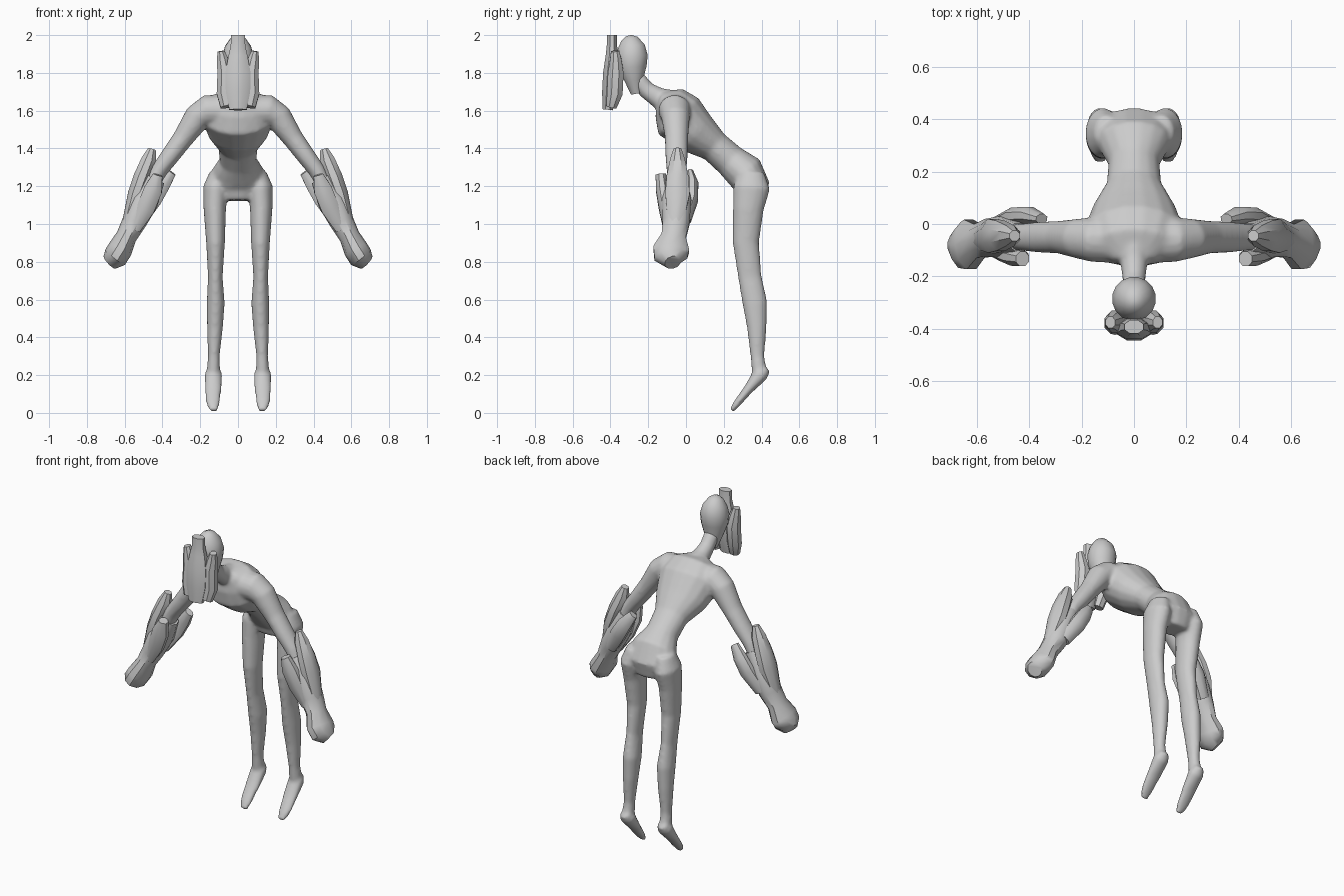
import bpy, bmesh, math
from mathutils import Vector


def loft(bm, rings, ref, sides=16, flip=1):
    """Skin elliptical rings (x, y, z, radius along ref, other radius)."""
    pts = [Vector((r[0] * flip, r[1], r[2])) for r in rings]
    loops = []
    for i, r in enumerate(rings):
        t = (pts[min(i + 1, len(pts) - 1)] - pts[max(i - 1, 0)]).normalized()
        u = Vector(ref)
        u = (u - t * u.dot(t)).normalized()
        v = t.cross(u)
        loops.append([bm.verts.new(pts[i] + u * r[3] * math.cos(a) + v * r[4] * math.sin(a))
                      for a in (math.tau * (k + 0.5) / sides for k in range(sides))])
    for lo, hi in zip(loops, loops[1:]):
        for k in range(sides):
            n = (k + 1) % sides
            bm.faces.new((lo[k], lo[n], hi[n], hi[k]))
    bm.faces.new(loops[0][::-1])
    bm.faces.new(loops[-1])


def finish(bm, name, mirror=False):
    bmesh.ops.recalc_face_normals(bm, faces=bm.faces)
    me = bpy.data.meshes.new(name)
    bm.to_mesh(me)
    bm.free()
    ob = bpy.data.objects.new(name, me)
    bpy.context.collection.objects.link(ob)
    if mirror:
        m = ob.modifiers.new("mirror", 'MIRROR')
        m.use_mirror_merge = False
    bpy.ops.object.select_all(action='DESELECT')
    ob.select_set(True)
    bpy.context.view_layer.objects.active = ob
    bpy.ops.object.shade_smooth_by_angle(angle=math.radians(40))
    return ob


X, Y = (1, 0, 0), (0, 1, 0)

# Body: torso, neck, arms, legs and feet fused into one skin
torso = [(0, -.14, 1.665, .08, .04), (0, -.09, 1.64, .165, .105), (0, -.04, 1.57, .195, .145),
         (0, .055, 1.48, .16, .12), (0, .15, 1.41, .105, .085), (0, .235, 1.335, .098, .088),
         (0, .31, 1.275, .14, .105), (0, .35, 1.2, .165, .095), (0, .345, 1.125, .11, .07)]
neck = [(0, -.07, 1.64, .06, .07), (0, -.15, 1.67, .052, .055),
        (0, -.21, 1.71, .044, .046), (0, -.26, 1.77, .045, .045)]
arm = [(.08, -.06, 1.60, .09, .085), (.16, -.06, 1.60, .085, .085), (.215, -.055, 1.565, .076, .073),
       (.29, -.05, 1.455, .062, .056), (.36, -.05, 1.36, .06, .05), (.42, -.05, 1.28, .053, .045),
       (.46, -.05, 1.2, .05, .04)]
leg = [(.10, .345, 1.27, .05, .07), (.118, .347, 1.19, .068, .098), (.123, .33, 1.08, .06, .082),
       (.119, .317, .9, .05, .07), (.12, .338, .72, .039, .063), (.118, .365, .58, .048, .066),
       (.122, .375, .45, .042, .052), (.128, .378, .3, .031, .037), (.13, .388, .22, .036, .04)]
foot = [(.13, .43, .235, .028, .022), (.13, .395, .205, .047, .043), (.131, .33, .125, .045, .026),
        (.133, .27, .05, .037, .02), (.128, .242, .012, .022, .014)]
bm = bmesh.new()
loft(bm, torso, X)
loft(bm, neck, X)
for s in (1, -1):
    loft(bm, arm, Y, flip=s)
    loft(bm, leg, X, flip=s)
    loft(bm, foot, X, flip=s)
body = finish(bm, "body")
rm = body.modifiers.new("fuse", 'REMESH')
rm.mode = 'VOXEL'
rm.voxel_size = .01
rm.use_smooth_shade = True
sm = body.modifiers.new("soften", 'SMOOTH')
sm.factor = .5
sm.iterations = 8

# Egg-shaped head
bm = bmesh.new()
loft(bm, [(0, -.262, 1.69, .03, .03), (0, -.275, 1.76, .055, .05), (0, -.285, 1.83, .078, .078),
          (0, -.285, 1.89, .084, .084), (0, -.29, 1.94, .07, .073), (0, -.3, 1.98, .042, .045),
          (0, -.305, 1.997, .015, .015)], X)
finish(bm, "head")

# Face mask: centre plate with crest, and side lobes
bm = bmesh.new()
loft(bm, [(0, -.415, 1.605, .05, .03), (0, -.405, 1.7, .07, .042), (0, -.4, 1.8, .072, .042),
          (0, -.392, 1.89, .055, .036), (0, -.392, 1.94, .042, .03), (0, -.392, 2.0, .04, .028)], X, 8)
finish(bm, "mask_centre")
bm = bmesh.new()
loft(bm, [(.062, -.395, 1.62, .033, .03), (.074, -.377, 1.69, .042, .045), (.07, -.372, 1.8, .042, .045),
          (.082, -.372, 1.87, .033, .033), (.09, -.375, 1.915, .02, .024)], X, 8)
finish(bm, "mask_lobes", True)

# Forearm and mitten-like fist
bm = bmesh.new()
loft(bm, [(.44, -.05, 1.24, .055, .055), (.5, -.05, 1.12, .082, .078), (.55, -.052, 1.01, .075, .064),
          (.59, -.065, .935, .068, .055), (.625, -.078, .865, .1, .066), (.65, -.08, .825, .092, .066),
          (.68, -.07, .797, .045, .046)], Y, 10)
finish(bm, "forearms", True)

# Three pointed plates around each forearm
plates = {
    "outer_plates": [(.455, -.045, 1.398, .022, .022), (.472, -.045, 1.34, .042, .043),
                     (.508, -.045, 1.25, .062, .048), (.54, -.045, 1.16, .07, .046),
                     (.585, -.055, 1.01, .045, .03)],
    "front_plates": [(.425, -.133, 1.26, .03, .028), (.45, -.125, 1.18, .037, .053),
                     (.49, -.113, 1.08, .032, .052), (.545, -.1, .97, .02, .03)],
    "back_plates": [(.352, .02, 1.275, .02, .028), (.4, .033, 1.21, .035, .045),
                    (.45, .03, 1.13, .036, .05), (.52, -.002, 1.02, .03, .04)],
}
for name, rings in plates.items():
    bm = bmesh.new()
    loft(bm, rings, Y, 8)
    finish(bm, name, True)
